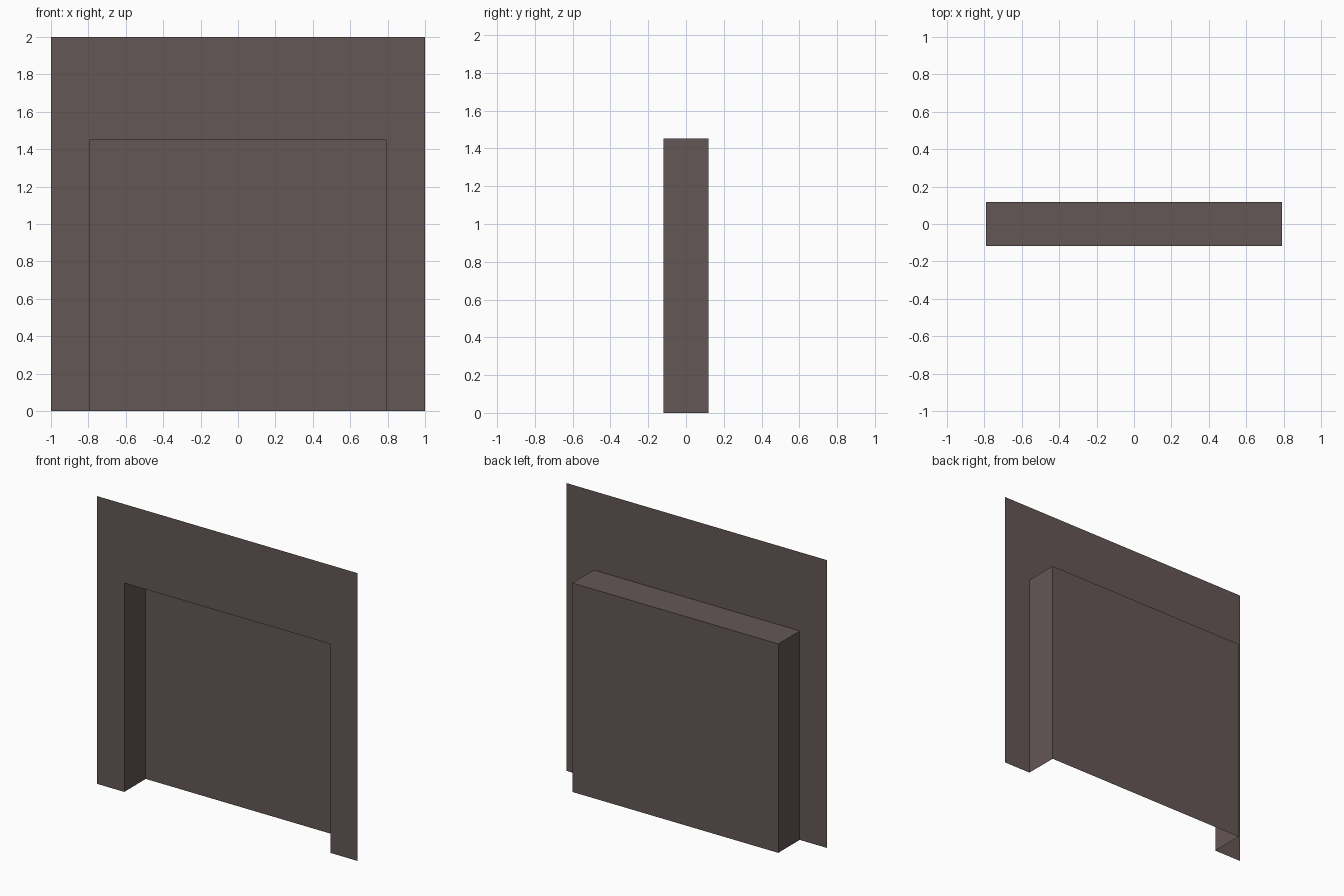
import bpy, bmesh

if "Cube" in bpy.data.objects:
    bpy.data.objects.remove(bpy.data.objects["Cube"])

HALF_W, HEIGHT = 1.0, 2.0        # wall
OPEN_X, OPEN_Z = 0.792, 1.452    # opening
FRONT, BACK = -0.118, 0.118      # depth of the recess

mat = bpy.data.materials.new("dark warm grey")
mat.diffuse_color = (0.127, 0.096, 0.093, 1)
mat.use_nodes = True
mat.node_tree.nodes["Principled BSDF"].inputs["Base Color"].default_value = mat.diffuse_color


def sheet(name, faces):
    """Thin single-sided object from a list of corner loops."""
    bm = bmesh.new()
    for loop in faces:
        bm.faces.new([bm.verts.new(p) for p in loop])
    bmesh.ops.remove_doubles(bm, verts=bm.verts, dist=1e-5)
    me = bpy.data.meshes.new(name)
    bm.to_mesh(me)
    bm.free()
    me.materials.append(mat)
    bpy.context.collection.objects.link(bpy.data.objects.new(name, me))


def upright(outline, y):
    """Front-facing loop of (x, z) points at depth y."""
    return [(x, y, z) for x, z in outline]


# Front wall: one U-shaped face around the opening
arch = [(-OPEN_X, 0), (-OPEN_X, OPEN_Z), (OPEN_X, OPEN_Z), (OPEN_X, 0)]
wall = [(HALF_W, 0), (HALF_W, HEIGHT), (-HALF_W, HEIGHT), (-HALF_W, 0)]
sheet("front_wall", [upright(arch + wall, FRONT)])

# Recess sides and ceiling, facing into the opening (no floor)
sheet("recess_lining", [
    [(a[0], FRONT, a[1]), (a[0], BACK, a[1]), (b[0], BACK, b[1]), (b[0], FRONT, b[1])]
    for a, b in zip(arch, arch[1:])])

# Closed panel at the back of the recess
sheet("back_panel", [upright(arch[::-1], BACK)])
